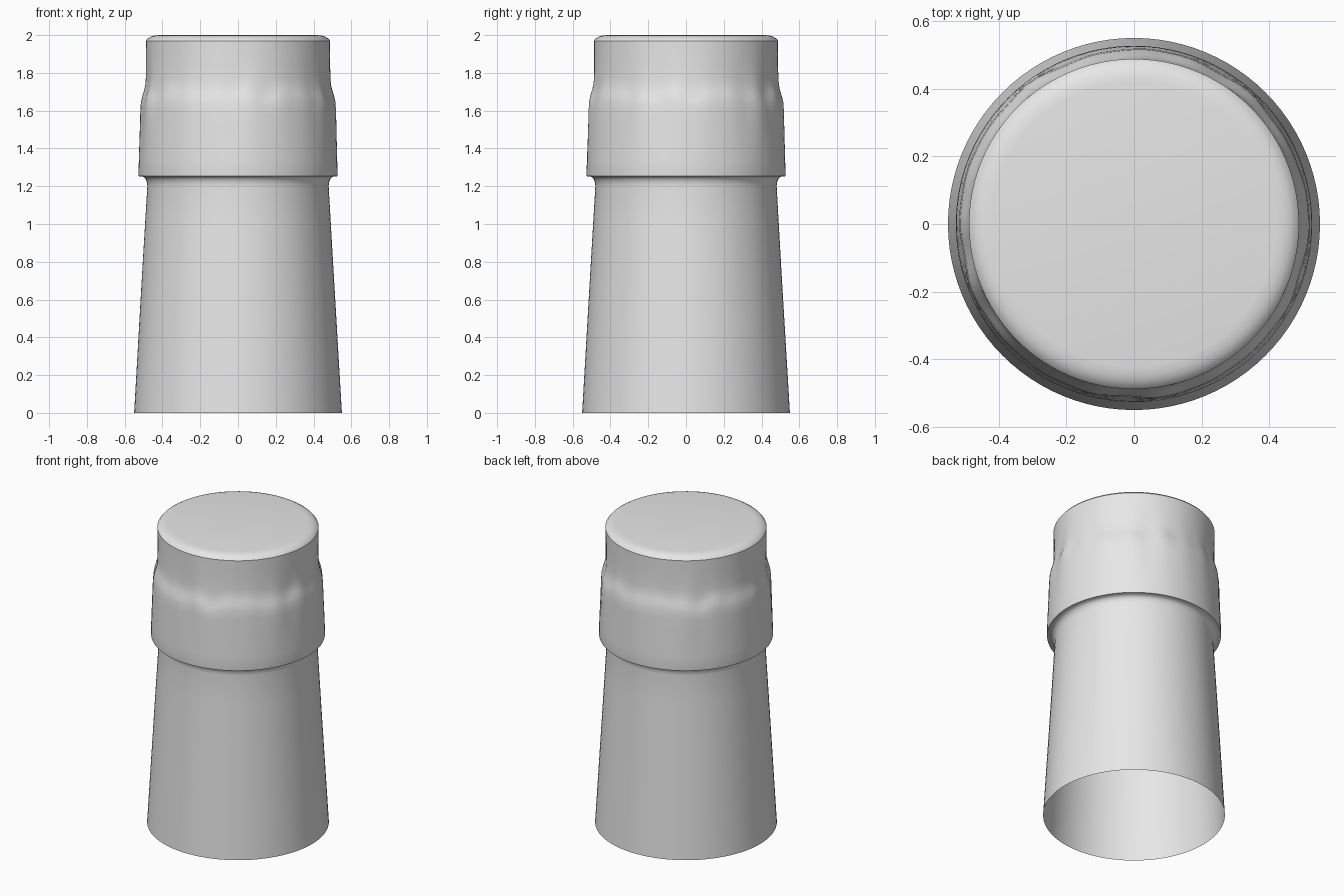
import bpy, bmesh, math

if "Cube" in bpy.data.objects:
    bpy.data.objects.remove(bpy.data.objects["Cube"])

SEGMENTS = 96

foil = bpy.data.materials.new("foil_grey")
foil.diffuse_color = (0.8, 0.8, 0.8, 1)
foil.use_nodes = True
foil.node_tree.nodes["Principled BSDF"].inputs["Base Color"].default_value = foil.diffuse_color


def envelope(z, low, peak, high):
    """Smooth hump: 0 at low and high, 1 at peak."""
    if z <= low or z >= high:
        return 0.0
    t = (z - low) / (peak - low) if z < peak else (high - z) / (high - peak)
    return t * t * (3 - 2 * t)


def crease(a):
    """Irregular wrinkle pattern around the neck, roughly -1 to 1."""
    return (0.35 * math.sin(9 * a + 0.6) + 0.3 * math.sin(14 * a + 2.1)
            + 0.25 * math.sin(19 * a + 4.0) + 0.2 * math.sin(5 * a + 1.2))


# Profile of the foil sleeve (radius, height), bottom to top
skirt = [(0.55 - 0.07 * i / 6, 1.2 * i / 6) for i in range(7)]
lip = [(0.481, 1.215), (0.485, 1.23), (0.492, 1.243), (0.503, 1.251), (0.526, 1.253)]
collar = [(0.527, 1.26), (0.525, 1.34), (0.522, 1.43), (0.519, 1.52), (0.517, 1.59),
          (0.514, 1.64), (0.507, 1.67), (0.498, 1.70), (0.491, 1.73), (0.488, 1.77),
          (0.487, 1.83), (0.487, 1.90), (0.488, 1.97)]
crown = [(0.478, 1.982), (0.463, 1.991), (0.445, 1.997), (0.42, 2.0)]
profile = skirt + lip + collar + crown

bm = bmesh.new()
rings = []
for r, z in profile:
    ring = []
    for i in range(SEGMENTS):
        a = 2 * math.pi * i / SEGMENTS
        # creases are strongest at the shoulder of the collar
        rr = r + 0.006 * crease(a) * envelope(z, 1.27, 1.67, 1.95)
        rr += 0.001 * crease(a + 0.4) * envelope(z, 0.0, 0.8, 1.2)
        zz = z + 0.025 * crease(a * 1.0 + 1.0) * envelope(z, 1.45, 1.67, 1.9)
        ring.append(bm.verts.new((rr * math.cos(a), rr * math.sin(a), zz)))
    rings.append(ring)
for lower, upper in zip(rings, rings[1:]):
    for i in range(SEGMENTS):
        j = (i + 1) % SEGMENTS
        bm.faces.new((lower[i], lower[j], upper[j], upper[i]))
# Flat top disc; the bottom stays open
bm.faces.new(rings[-1])

mesh = bpy.data.meshes.new("foil_capsule")
bm.to_mesh(mesh)
bm.free()
mesh.materials.append(foil)
capsule = bpy.data.objects.new("foil_capsule", mesh)
bpy.context.collection.objects.link(capsule)

# Smooth foil with sharp lip and crown edges
bpy.context.view_layer.objects.active = capsule
capsule.select_set(True)
bpy.ops.object.shade_smooth_by_angle(angle=math.radians(35))
